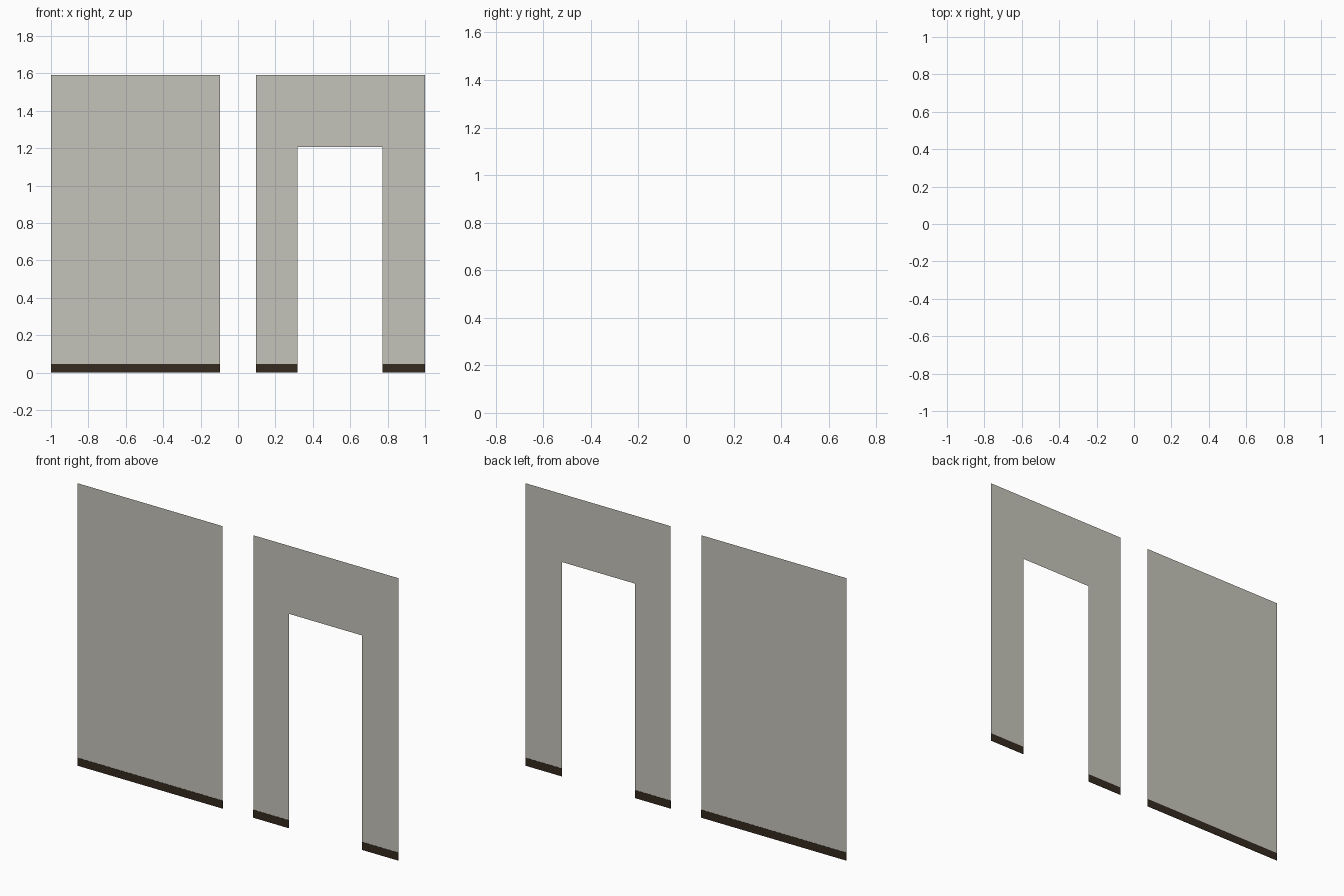
import bpy, bmesh

if "Cube" in bpy.data.objects:
    bpy.data.objects.remove(bpy.data.objects["Cube"])

def material(name, rgb):
    m = bpy.data.materials.new(name)
    m.diffuse_color = (*rgb, 1)
    m.use_nodes = True
    m.node_tree.nodes["Principled BSDF"].inputs["Base Color"].default_value = m.diffuse_color
    return m

plaster = material("grey plaster", (0.56, 0.55, 0.49))
dark_wood = material("dark brown wood", (0.036, 0.023, 0.014))

BOTTOM, TOP = 0.0, 1.59
TRIM_TOP = 0.045
HALF_TRIM = 0.001

def make(name, bm, mat):
    mesh = bpy.data.meshes.new(name)
    bm.to_mesh(mesh)
    bm.free()
    mesh.materials.append(mat)
    bpy.context.collection.objects.link(bpy.data.objects.new(name, mesh))

def wall(name, outline):
    # paper-thin wall sheet facing the front
    bm = bmesh.new()
    bm.faces.new([bm.verts.new((x, 0, z)) for x, z in outline])
    make(name, bm, plaster)

def skirting(name, x0, x1):
    # very thin skirting strip wrapped over both wall faces
    bm = bmesh.new()
    bmesh.ops.create_cube(bm, size=1)
    for v in bm.verts:
        v.co = (x0 if v.co.x < 0 else x1,
                HALF_TRIM if v.co.y > 0 else -HALF_TRIM,
                TRIM_TOP if v.co.z > 0 else BOTTOM)
    make(name, bm, dark_wood)

# plain wall
wall("plain_wall", [(-1, BOTTOM), (-0.095, BOTTOM), (-0.095, TOP), (-1, TOP)])
skirting("plain_wall_skirting", -1, -0.095)

# wall with doorway
L, R, D0, D1, DT = 0.095, 1.0, 0.318, 0.772, 1.207
wall("doorway_wall", [(L, BOTTOM), (D0, BOTTOM), (D0, DT), (D1, DT),
                      (D1, BOTTOM), (R, BOTTOM), (R, TOP), (L, TOP)])
skirting("doorway_skirting_left", L, D0)
skirting("doorway_skirting_right", D1, R)
